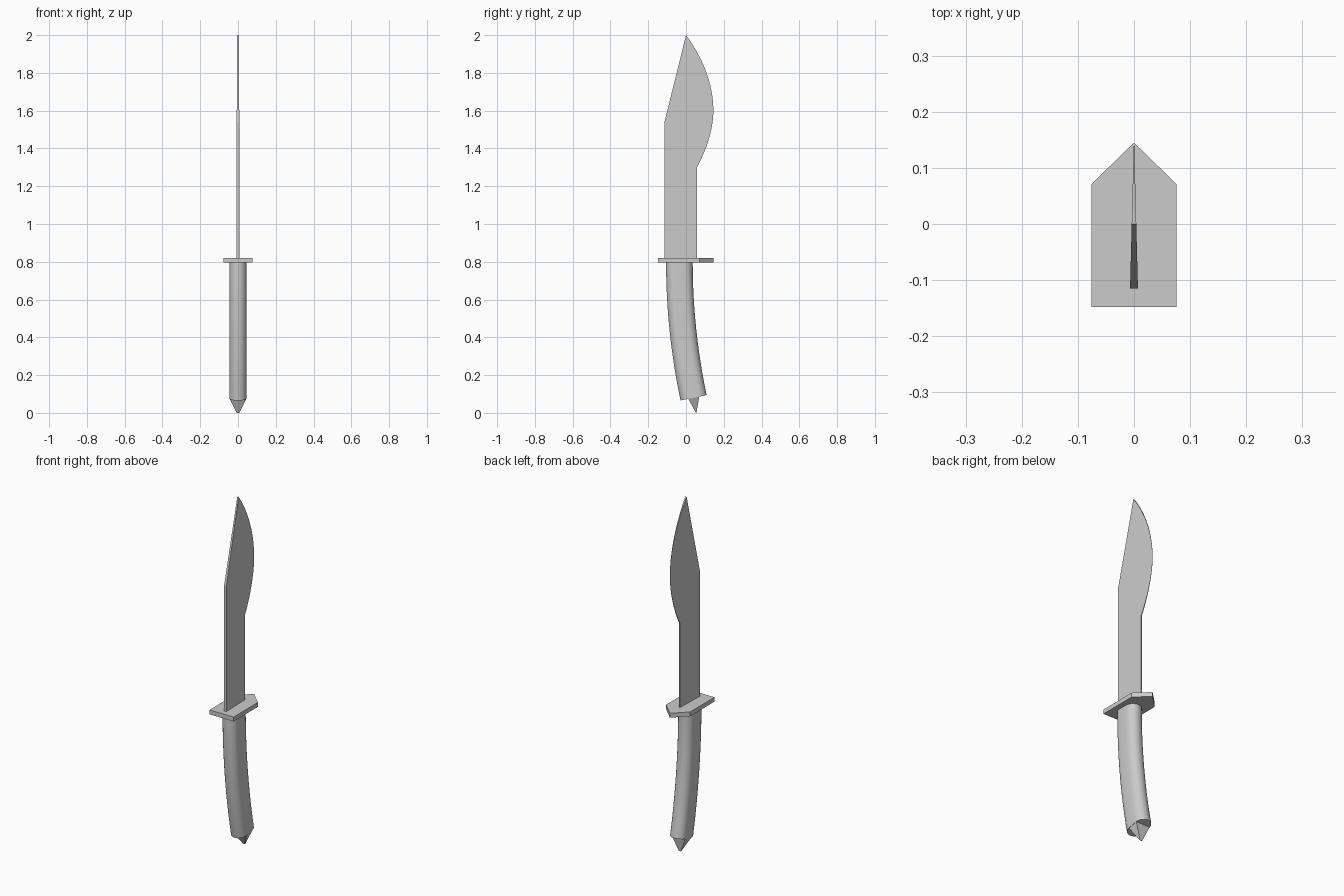
import bpy
import bmesh
import math
from mathutils import Matrix, Vector
from mathutils.geometry import interpolate_bezier

cube = bpy.data.objects.get("Cube")
if cube:
    bpy.data.objects.remove(cube)

grey = bpy.data.materials.new("plain grey")
grey.use_nodes = True
colour = (0.6, 0.6, 0.6, 1)
grey.diffuse_color = colour
grey.node_tree.nodes["Principled BSDF"].inputs["Base Color"].default_value = colour


def loft(name, rings, smooth=False):
    """Skin a list of equal closed rings and cap both ends."""
    bm = bmesh.new()
    loops = [[bm.verts.new(p) for p in ring] for ring in rings]
    for a, b in zip(loops, loops[1:]):
        for i in range(len(a)):
            j = (i + 1) % len(a)
            bm.faces.new((a[i], a[j], b[j], b[i]))
    bm.faces.new(loops[0])
    bm.faces.new(loops[-1])
    bmesh.ops.recalc_face_normals(bm, faces=bm.faces)
    mesh = bpy.data.meshes.new(name)
    bm.to_mesh(mesh)
    bm.free()
    mesh.materials.append(grey)
    obj = bpy.data.objects.new(name, mesh)
    bpy.context.collection.objects.link(obj)
    if smooth:
        bpy.ops.object.select_all(action='DESELECT')
        obj.select_set(True)
        bpy.context.view_layer.objects.active = obj
        bpy.ops.object.shade_smooth_by_angle(angle=math.radians(35))
    return obj


# Blade: a bellied outline, wedge-shaped from thick spine to thin edge
def bezier(*points):
    return [tuple(p) for p in interpolate_bezier(*[Vector(p) for p in points], 14)]


outline = [(-0.115, 0.80), (-0.115, 1.535)]
outline += bezier((0, 2), (0.09, 1.88), (0.145, 1.74), (0.145, 1.6))
outline += bezier((0.145, 1.6), (0.145, 1.5), (0.105, 1.385), (0.058, 1.3))[1:]
outline.append((0.058, 0.80))


def blade_side(sign):
    return [(sign * (0.0003 + 0.026 * (0.145 - y)), y, z) for y, z in outline]


loft("blade", [blade_side(-1), blade_side(1)])

# Guard: flat plate pointed at the back
plate = [(-0.076, -0.148), (0.076, -0.148), (0.076, 0.071), (0, 0.145), (-0.076, 0.071)]
loft("guard", [[(x, y, z) for x, y in plate] for z in (0.795, 0.82)])

# Handle: rounded flat-sided section swept along a gentle bend
section = []
for i in range(24):
    a = math.pi * (i if i < 12 else i - 1) / 11
    side = 0.026 if i < 12 else -0.026
    section.append((0.045 * math.cos(a), side + 0.045 * math.sin(a)))

rings = []
for k in range(13):
    t = k / 12
    centre = Vector((0, -0.035 + 0.075 * t * t, 0.797 - 0.717 * t))
    tilt = Matrix.Rotation(math.atan(0.209 * t), 4, 'X')
    rings.append([centre + tilt @ Vector((x, y, 0)) for x, y in section])
loft("handle", rings, smooth=True)

# Pommel spike: narrow pyramid set in the end of the handle
base = [(-0.044, 0.012, 0.075), (0.044, 0.012, 0.075),
        (0.044, 0.070, 0.087), (-0.044, 0.070, 0.087)]
tip = [(x * 0.15, 0.054 + (y - 0.041) * 0.05, 0) for x, y, z in base]
loft("pommel_spike", [base, tip])
